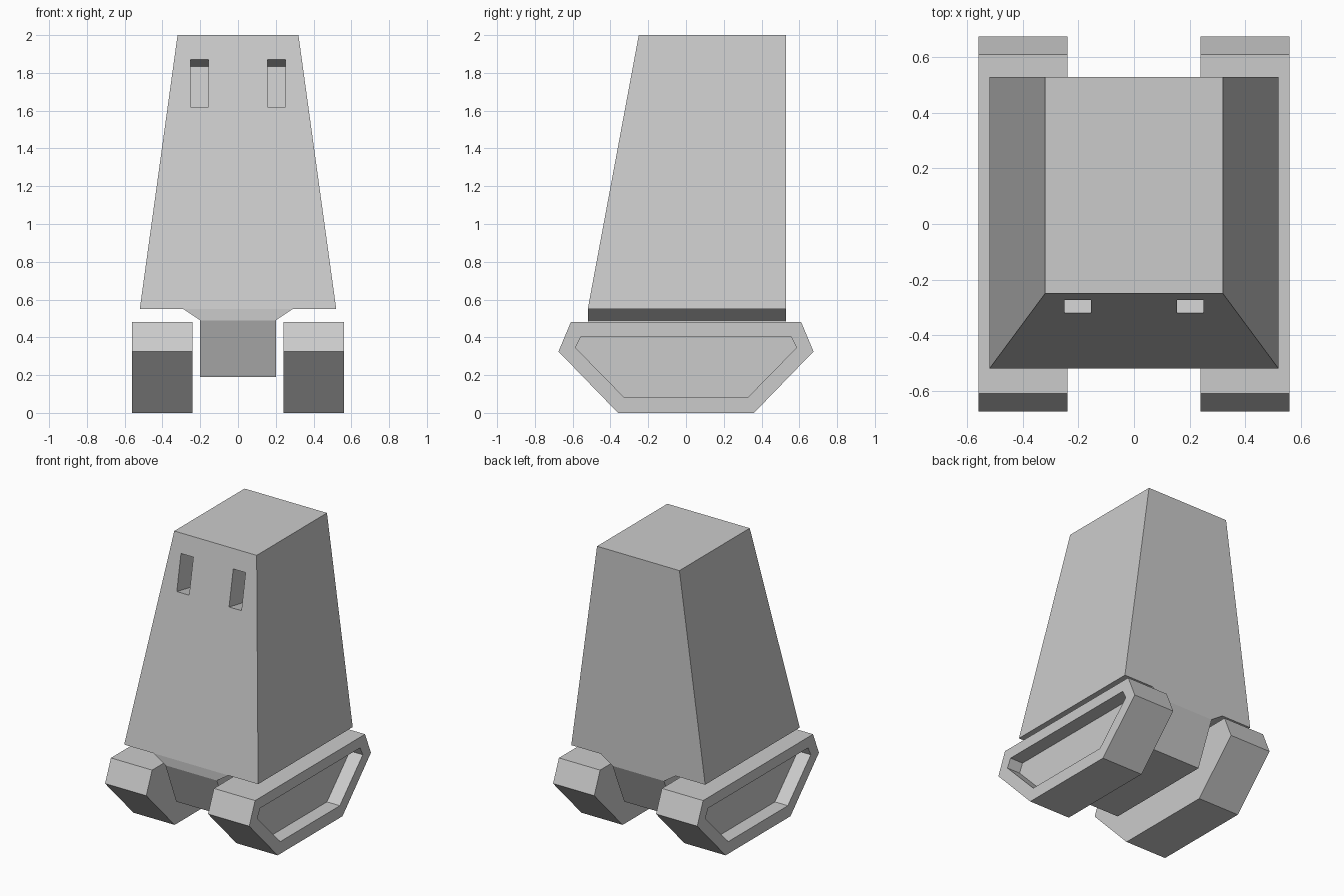
import bpy
import bmesh
import math
from mathutils import Matrix, Vector

cube = bpy.data.objects.get("Cube")
if cube:
    bpy.data.objects.remove(cube, do_unlink=True)

grey = bpy.data.materials.new("light_grey")
grey.diffuse_color = (0.6, 0.6, 0.6, 1)
grey.use_nodes = True
grey.node_tree.nodes["Principled BSDF"].inputs["Base Color"].default_value = (0.6, 0.6, 0.6, 1)


def loft(name, rings):
    """Join matching rings of points with quads and cap both ends."""
    bm = bmesh.new()
    loops = [[bm.verts.new(p) for p in ring] for ring in rings]
    for a, b in zip(loops, loops[1:]):
        for i in range(len(a)):
            j = (i + 1) % len(a)
            bm.faces.new((a[i], a[j], b[j], b[i]))
    bm.faces.new(loops[0])
    bm.faces.new(loops[-1])
    bmesh.ops.recalc_face_normals(bm, faces=bm.faces)
    mesh = bpy.data.meshes.new(name)
    bm.to_mesh(mesh)
    bm.free()
    mesh.materials.append(grey)
    obj = bpy.data.objects.new(name, mesh)
    bpy.context.collection.objects.link(obj)
    return obj


def rect(half_x, front, back, z):
    return [(-half_x, front, z), (half_x, front, z), (half_x, back, z), (-half_x, back, z)]


def foot_ring(x, half_profile):
    """Mirror a top-to-bottom half profile across y."""
    return ([(x, y, z) for y, z in half_profile]
            + [(x, -y, z) for y, z in reversed(half_profile)])


# Tapered body with an upright back
body = loft("body", [rect(0.52, -0.52, 0.53, 0.55), rect(0.32, -0.25, 0.53, 2.0)])

# Eye slots, sunk square to the sloping front
tilt = math.atan2(0.27, 1.45)
for side, x in (("left", 0.203), ("right", -0.203)):
    cutter = loft(side + "_eye_cutter",
                  [rect(0.048, -0.19, 0.19, -0.127), rect(0.048, -0.19, 0.19, 0.127)])
    cutter.data.transform(Matrix.Translation(Vector((x, -0.297, 1.745)))
                          @ Matrix.Rotation(-tilt, 4, "X"))
    cutter.hide_render = True
    cutter.hide_set(True)
    slot = body.modifiers.new(side + "_eye_slot", "BOOLEAN")
    slot.operation = "DIFFERENCE"
    slot.solver = "EXACT"
    slot.object = cutter

bpy.context.view_layer.objects.active = body
for name in [m.name for m in body.modifiers]:
    bpy.ops.object.modifier_apply(modifier=name)
for side in ("left", "right"):
    bpy.data.objects.remove(bpy.data.objects[side + "_eye_cutter"], do_unlink=True)

# Keel under the body, flaring out where it meets it
loft("keel", [rect(0.2, -0.4, 0.4, 0.19),
              rect(0.2, -0.52, 0.53, 0.49),
              rect(0.29, -0.52, 0.53, 0.55)])

# Feet with a recessed outer side
outline = [(0.61, 0.48), (0.675, 0.325), (0.36, 0.0)]
recess = [(0.555, 0.405), (0.585, 0.345), (0.33, 0.085)]
for side, s in (("left", 1), ("right", -1)):
    loft(side + "_foot", [foot_ring(s * 0.24, outline), foot_ring(s * 0.56, outline),
                          foot_ring(s * 0.56, recess), foot_ring(s * 0.46, recess)])
